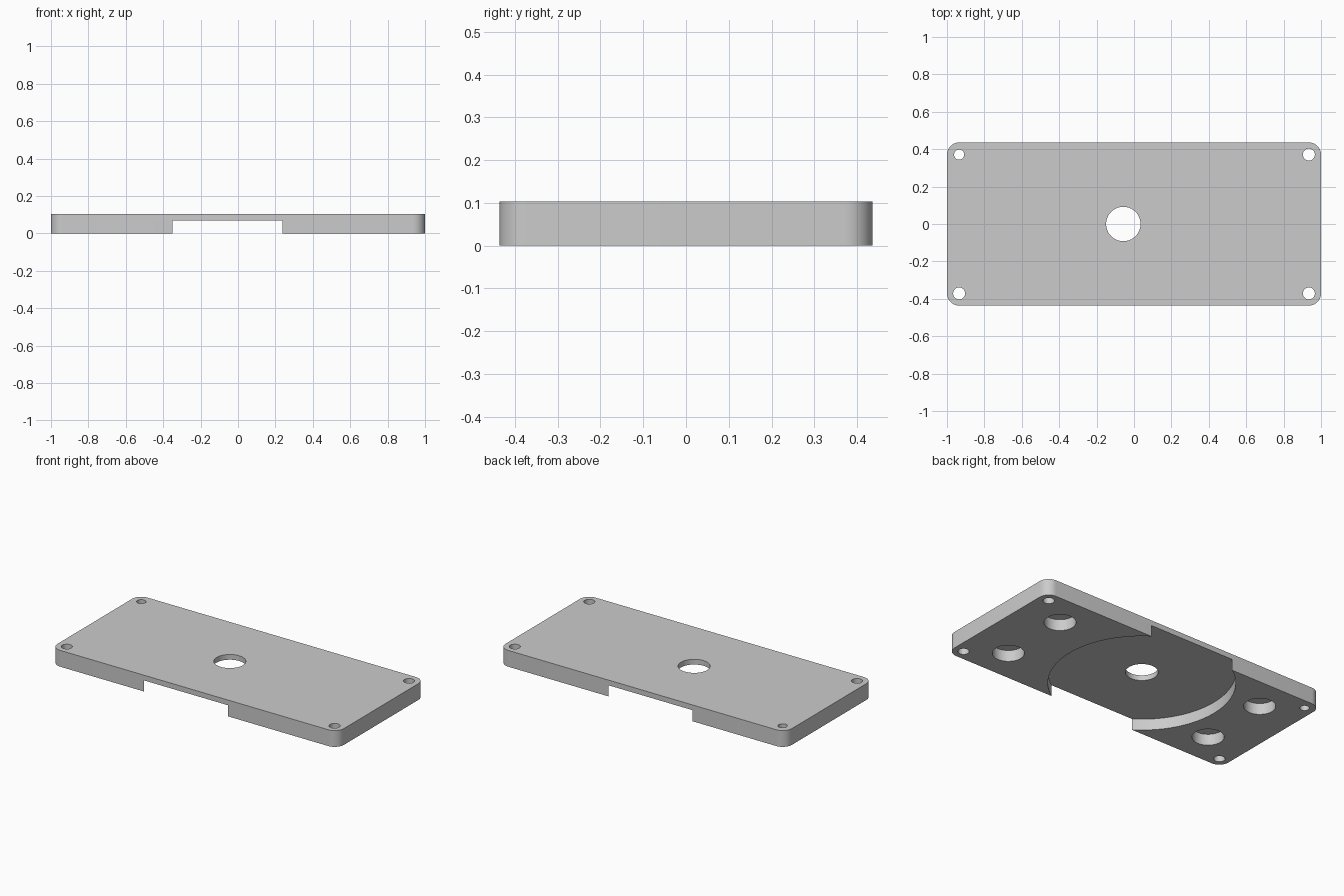
import bpy
import bmesh
from math import cos, sin, pi, radians

cube = bpy.data.objects.get("Cube")
if cube:
    bpy.data.objects.remove(cube, do_unlink=True)

HALF_X, HALF_Y, HEIGHT = 1.0, 0.436, 0.103
CORNER = 0.065
POCKET = 0.07        # depth of recess and blind holes
CENTRE_X = -0.057    # axis of the round recess

grey = bpy.data.materials.new("plain grey")
grey.use_nodes = True
colour = (0.6, 0.6, 0.6, 1)
grey.diffuse_color = colour
grey.node_tree.nodes["Principled BSDF"].inputs["Base Color"].default_value = colour


def prism(name, outline, z0, z1):
    """Extrude a closed outline from z0 to z1."""
    bm = bmesh.new()
    face = bm.faces.new([bm.verts.new((x, y, z0)) for x, y in outline])
    top = bmesh.ops.extrude_face_region(bm, geom=[face])["geom"]
    bmesh.ops.translate(bm, vec=(0, 0, z1 - z0),
                        verts=[g for g in top if isinstance(g, bmesh.types.BMVert)])
    bmesh.ops.recalc_face_normals(bm, faces=bm.faces)
    mesh = bpy.data.meshes.new(name)
    bm.to_mesh(mesh)
    bm.free()
    mesh.materials.append(grey)
    obj = bpy.data.objects.new(name, mesh)
    bpy.context.collection.objects.link(obj)
    return obj


def arc(cx, cy, r, start, sweep, steps):
    return [(cx + r * cos(start + sweep * i / steps),
             cy + r * sin(start + sweep * i / steps)) for i in range(steps + 1)]


# Plate with rounded corners
outline = []
for i, (sx, sy) in enumerate([(1, 1), (-1, 1), (-1, -1), (1, -1)]):
    outline += arc(sx * (HALF_X - CORNER), sy * (HALF_Y - CORNER),
                   CORNER, i * pi / 2, pi / 2, 12)
plate = prism("base_plate", outline, 0, HEIGHT)
bpy.context.view_layer.objects.active = plate
plate.select_set(True)


def drill(x, y, r, top, steps=48):
    """Cut a round hole from below the plate up to the given height."""
    cutter = prism("hole_cutter", arc(x, y, r, 0, 2 * pi, steps)[:-1], -0.1, top)
    cutter.hide_render = True
    mod = plate.modifiers.new("hole", "BOOLEAN")
    mod.operation = "DIFFERENCE"
    mod.solver = "EXACT"
    mod.object = cutter
    bpy.ops.object.modifier_apply(modifier=mod.name)
    bpy.data.objects.remove(cutter, do_unlink=True)


# Round recess breaking through the long sides, and its centre hole
drill(CENTRE_X, 0, 0.526, POCKET, 128)
drill(CENTRE_X, 0, 0.092, 0.2, 64)

# Corner screw holes (one is narrower) and blind holes underneath
for sx in (-1, 1):
    for sy in (-1, 1):
        narrow = sx < 0 < sy
        drill(sx * 0.935, sy * 0.371, 0.027 if narrow else 0.032, 0.2)
        drill(sx * 0.73, sy * 0.225, 0.09, POCKET)

bpy.ops.object.shade_smooth_by_angle(angle=radians(30))
